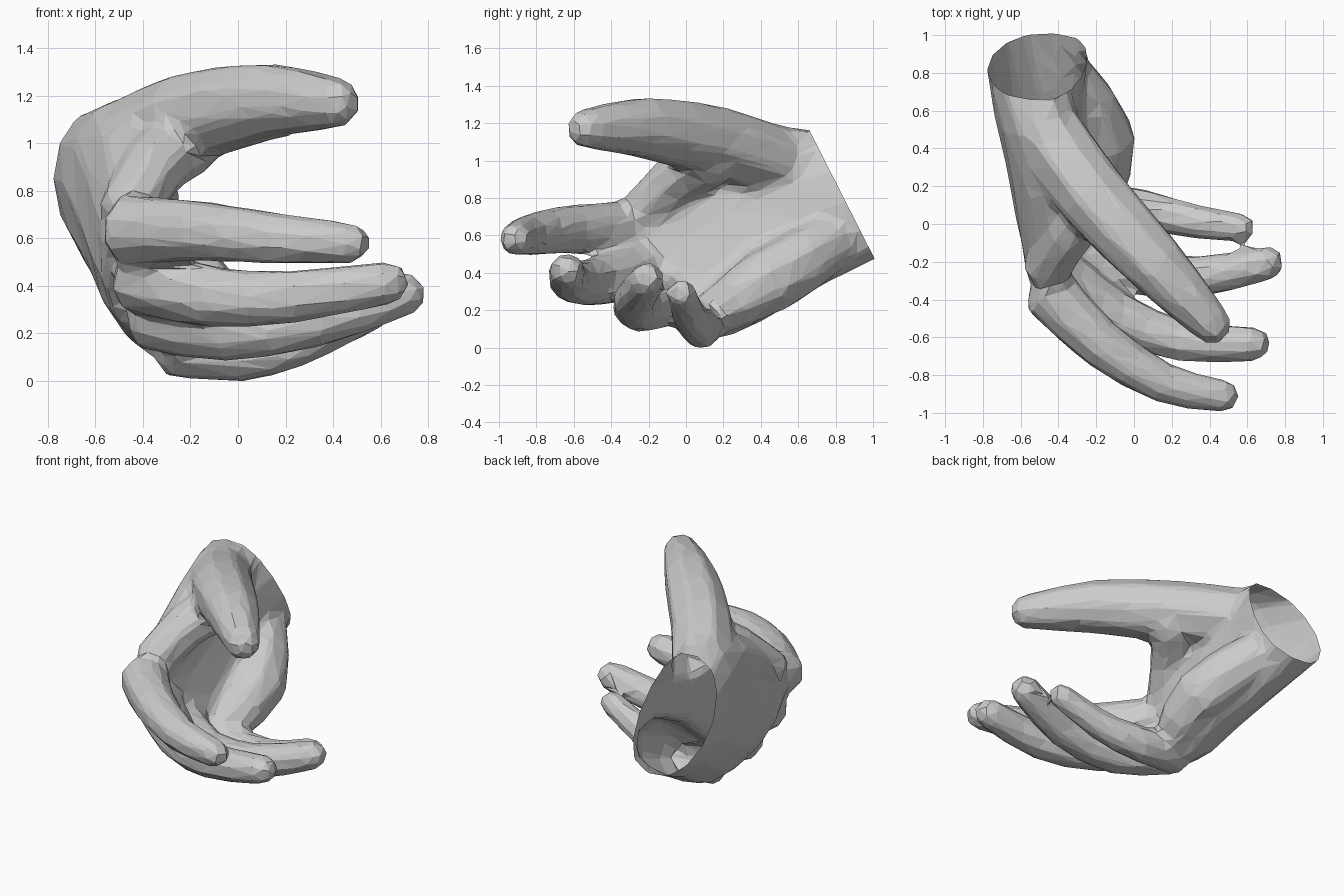
import bpy, bmesh, math
from mathutils import Vector

if "Cube" in bpy.data.objects:
    bpy.data.objects.remove(bpy.data.objects["Cube"])

Z = Vector((0, 0, 1))


def loft(name, rings):
    """Closed skin through rings of equal point count, flat caps at both ends."""
    bm = bmesh.new()
    vs = [[bm.verts.new(p) for p in r] for r in rings]
    n = len(rings[0])
    for a, b in zip(vs, vs[1:]):
        for i in range(n):
            j = (i + 1) % n
            bm.faces.new((a[i], a[j], b[j], b[i]))
    bm.faces.new(vs[0])
    bm.faces.new(vs[-1])
    bmesh.ops.recalc_face_normals(bm, faces=bm.faces)
    me = bpy.data.meshes.new(name)
    bm.to_mesh(me)
    bm.free()
    ob = bpy.data.objects.new(name, me)
    bpy.context.collection.objects.link(ob)
    return ob


def smooth_path(ctrl):
    """Control points with a curved midpoint added to every span."""
    out = []
    last = len(ctrl) - 1
    for i in range(last):
        p, q = ctrl[i], ctrl[i + 1]
        before = ctrl[i - 1] if i else p * 2 - q
        after = ctrl[i + 2] if i + 2 <= last else q * 2 - p
        out += [p, ((p + q) * 9 - before - after) / 16]
    return out + [ctrl[-1]]


def digit(name, r0, r1, *ctrl, bulge=0, sides=8):
    """Octagonal tube tapering from r0 to r1 with a rounded root and tip."""
    pts = smooth_path([Vector(c) for c in ctrl])
    n = len(pts) - 1
    rad = [r0 + (r1 - r0) * i / n + bulge * math.sin(math.pi * i / n) for i in range(n + 1)]
    root = (pts[0] - pts[1]).normalized()
    tip = (pts[-1] - pts[-2]).normalized()
    end = pts[-1]
    pts = [pts[0] + root * r0 * 0.4] + pts + [end + tip * r1 * 0.65, end + tip * r1 * 1.1]
    rad = [r0 * 0.6] + rad + [r1 * 0.85, r1 * 0.45]
    rings = []
    for i, p in enumerate(pts):
        t = (pts[min(i + 1, len(pts) - 1)] - pts[max(i - 1, 0)]).normalized()
        s = t.cross(Z).normalized()
        u = s.cross(t)
        angles = [2 * math.pi * (k + 0.5) / sides for k in range(sides)]
        rings.append([p + (s * math.cos(a) + u * math.sin(a)) * rad[i] * 1.1 for a in angles])
    return loft(name, rings)


# palm: thumb-side and little-finger edges from wrist to knuckles
edges = [
    ((-0.55, 0.66, 1.16), (-0.42, 1.01, 0.47)),
    ((-0.48, 0.45, 1.2), (-0.37, 0.73, 0.33)),
    ((-0.45, 0.13, 1.1), (-0.25, 0.45, 0.16)),
    ((-0.44, -0.18, 0.92), (-0.23, 0.25, 0.06)),
    ((-0.46, -0.42, 0.7), (-0.24, 0.13, 0.06)),
]
rings = []
for i, (a, b) in enumerate(edges):
    a, b = Vector(a), Vector(b)
    half = 0.26 - 0.035 * i                           # palm thins toward the knuckles
    bow = 0.03 + 0.1 * math.sin(math.pi * i / 5)      # cupping
    axis = (a - b).normalized()
    back = Vector((-1, 0, 0))
    back = (back - axis * back.dot(axis)).normalized()
    if i == 0:
        wrist_mid, wrist_normal = (a + b) / 2, axis.cross(back)
        if wrist_normal.y < 0:
            wrist_normal.negate()
    ring = []
    for k in range(14):
        c, s = math.cos(math.pi * k / 7), math.sin(math.pi * k / 7)
        s = math.copysign(abs(s) ** 0.8, s)
        ring.append((a + b) / 2 + (a - b) / 2 * c + back * (bow * (1 - c * c) + half * s))
    rings.append(ring)
# spare length of forearm, trimmed off later
rings.insert(0, [p + wrist_normal * 0.15 for p in rings[0]])
hand = loft("hand", rings)

# fleshy heel of the palm, web of the thumb, thumb and four fingers
parts = [
    digit("palm_heel", 0.14, 0.11, (-0.39, 0.82, 0.6), (-0.17, 0.45, 0.36), (-0.2, 0.12, 0.16),
          bulge=0.045),
    digit("thumb_web", 0.12, 0.14, (-0.47, -0.25, 0.7), (-0.35, -0.05, 0.9), (-0.22, 0.12, 1)),
    digit("thumb", 0.18, 0.105, (-0.5, 0.54, 0.97), (-0.22, 0.15, 1.1),
          (0.12, -0.22, 1.175), (0.4, -0.52, 1.17), bulge=0.03),
    digit("index_finger", 0.145, 0.085, (-0.46, -0.35, 0.63), (-0.18, -0.63, 0.63),
          (0.15, -0.84, 0.6), (0.46, -0.91, 0.58)),
    digit("middle_finger", 0.14, 0.09, (-0.43, -0.24, 0.43), (-0.1, -0.48, 0.35),
          (0.25, -0.62, 0.355), (0.62, -0.635, 0.41)),
    digit("ring_finger", 0.135, 0.09, (-0.38, -0.08, 0.27), (-0.05, -0.24, 0.205),
          (0.33, -0.28, 0.25), (0.69, -0.21, 0.36)),
    digit("little_finger", 0.12, 0.075, (-0.28, 0.08, 0.14), (0.03, 0.08, 0.105),
          (0.28, 0.02, 0.165), (0.56, -0.02, 0.285)),
]


def apply(kind, **settings):
    m = hand.modifiers.new(kind.lower(), kind)
    for key, value in settings.items():
        setattr(m, key, value)
    bpy.ops.object.modifier_apply(modifier=m.name)


# weld everything into one skin, soften the joins, reduce to flat facets
bpy.context.view_layer.objects.active = hand
for p in parts:
    apply('BOOLEAN', operation='UNION', solver='EXACT', object=p)
    bpy.data.objects.remove(p)
apply('REMESH', mode='VOXEL', voxel_size=0.025)
apply('SMOOTH', factor=0.5, iterations=10)
apply('DECIMATE', ratio=min(1, 900 / len(hand.data.polygons)))

# open the wrist and rest the hand on the ground
bm = bmesh.new()
bm.from_mesh(hand.data)
bmesh.ops.bisect_plane(bm, geom=bm.verts[:] + bm.edges[:] + bm.faces[:],
                       plane_co=wrist_mid, plane_no=wrist_normal, clear_outer=True)
low = min(v.co.z for v in bm.verts)
bmesh.ops.translate(bm, verts=bm.verts, vec=(0, 0, -low))
bm.to_mesh(hand.data)
bm.free()
